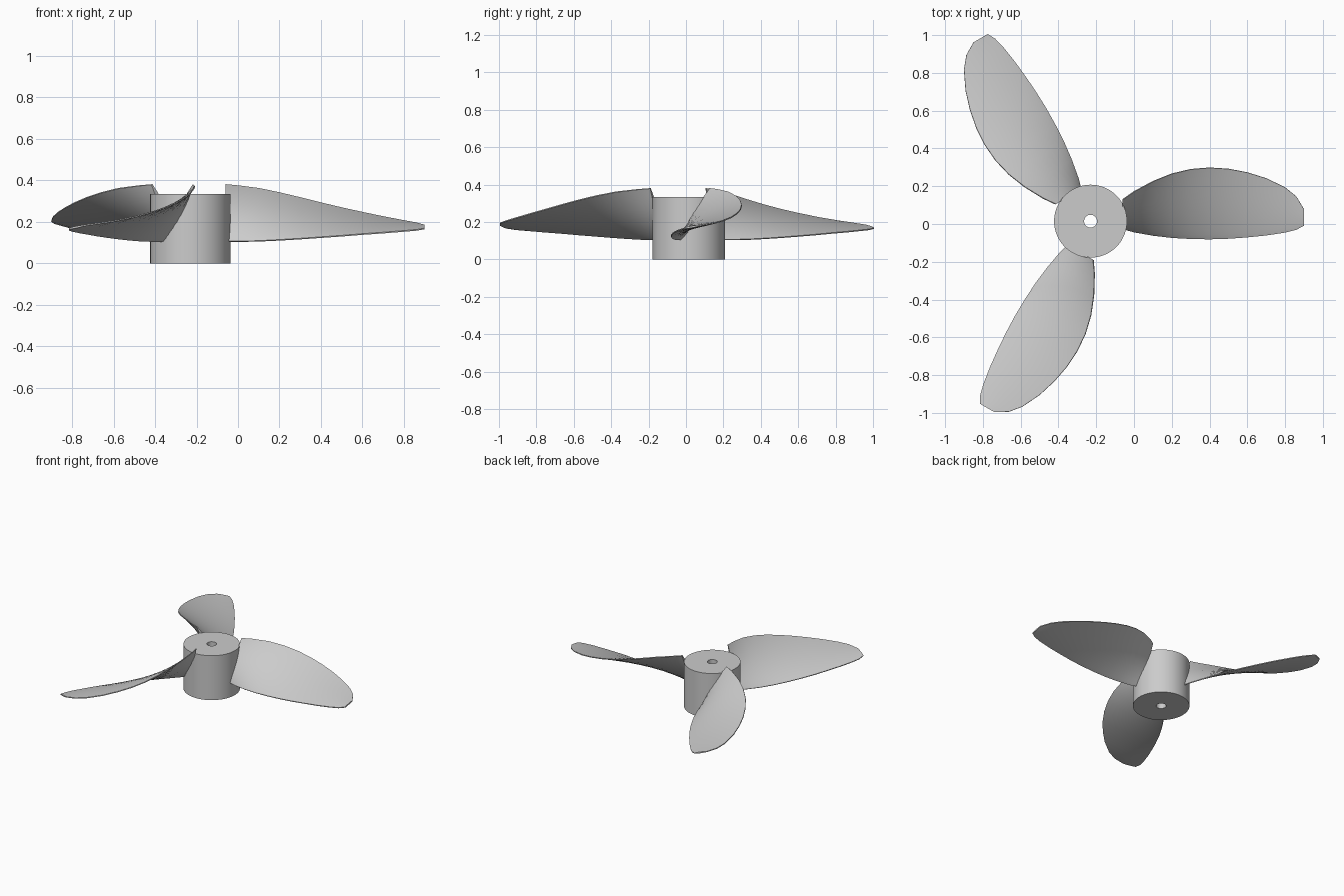
import bpy, bmesh, math
from mathutils import Vector, Matrix

if "Cube" in bpy.data.objects:
    bpy.data.objects.remove(bpy.data.objects["Cube"])

CENTRE = Vector((-0.23, 0.015, 0))
HUB_R, HOLE_R, HUB_H = 0.193, 0.034, 0.335

# Blade stations: x, high edge (y, z), low edge (y, z), thickness
STATIONS = [
    (-0.06, 0.130, 0.380, -0.025, 0.106, 0.036),
    (0.00, 0.172, 0.374, -0.042, 0.105, 0.035),
    (0.10, 0.226, 0.361, -0.060, 0.107, 0.033),
    (0.20, 0.266, 0.340, -0.072, 0.112, 0.031),
    (0.30, 0.290, 0.316, -0.078, 0.118, 0.028),
    (0.40, 0.298, 0.291, -0.080, 0.125, 0.026),
    (0.50, 0.292, 0.267, -0.077, 0.132, 0.023),
    (0.60, 0.273, 0.245, -0.070, 0.140, 0.020),
    (0.70, 0.242, 0.224, -0.060, 0.147, 0.018),
    (0.80, 0.194, 0.205, -0.045, 0.155, 0.016),
    (0.86, 0.145, 0.194, -0.030, 0.160, 0.013),
    (0.90, 0.078, 0.183, -0.008, 0.167, 0.010),
]
STEPS = 12


def finish(bm, name):
    bmesh.ops.recalc_face_normals(bm, faces=bm.faces)
    mesh = bpy.data.meshes.new(name)
    bm.to_mesh(mesh)
    bm.free()
    ob = bpy.data.objects.new(name, mesh)
    bpy.context.collection.objects.link(ob)
    bpy.ops.object.select_all(action='DESELECT')
    bpy.context.view_layer.objects.active = ob
    ob.select_set(True)
    bpy.ops.object.shade_smooth_by_angle(angle=math.radians(35))
    return ob


def loft(bm, rings, closed=False):
    n = len(rings[0])
    count = len(rings) if closed else len(rings) - 1
    for i in range(count):
        a, b = rings[i], rings[(i + 1) % len(rings)]
        for j in range(n):
            k = (j + 1) % n
            bm.faces.new((a[j], a[k], b[k], b[j]))


def section(x, yh, zh, yl, zl, thick):
    """Thin lens section stretched between the low and high blade edges."""
    low, high = Vector((x, yl, zl)), Vector((x, yh, zh))
    chord = (high - low).normalized()
    normal = Vector((0, -chord.z, chord.y))
    pts = {1: [], -1: []}
    for side in pts:
        for i in range(STEPS + 1):
            t = 0.5 - 0.5 * math.cos(math.pi * i / STEPS)
            half = 0.003 + (thick / 2 - 0.003) * math.sin(math.pi * t ** 0.8)
            pts[side].append(low.lerp(high, t) + normal * half * side)
    return pts[1] + pts[-1][::-1]


# Hub: cylinder with a through bore
bm = bmesh.new()
rings = []
for r, z in ((HOLE_R, 0), (HUB_R, 0), (HUB_R, HUB_H), (HOLE_R, HUB_H)):
    rings.append([bm.verts.new(CENTRE + Vector((r * math.cos(a), r * math.sin(a), z)))
                  for a in (2 * math.pi * i / 72 for i in range(72))])
loft(bm, rings, closed=True)
finish(bm, "hub")

# Three twisted blades around the hub axis
for n in range(3):
    bm = bmesh.new()
    rings = [[bm.verts.new(p) for p in section(*s)] for s in STATIONS]
    loft(bm, rings)
    bm.faces.new(rings[0])
    bm.faces.new(rings[-1])
    bmesh.ops.rotate(bm, cent=CENTRE, verts=bm.verts,
                     matrix=Matrix.Rotation(n * 2 * math.pi / 3, 3, 'Z'))
    finish(bm, f"blade_{n + 1}")
